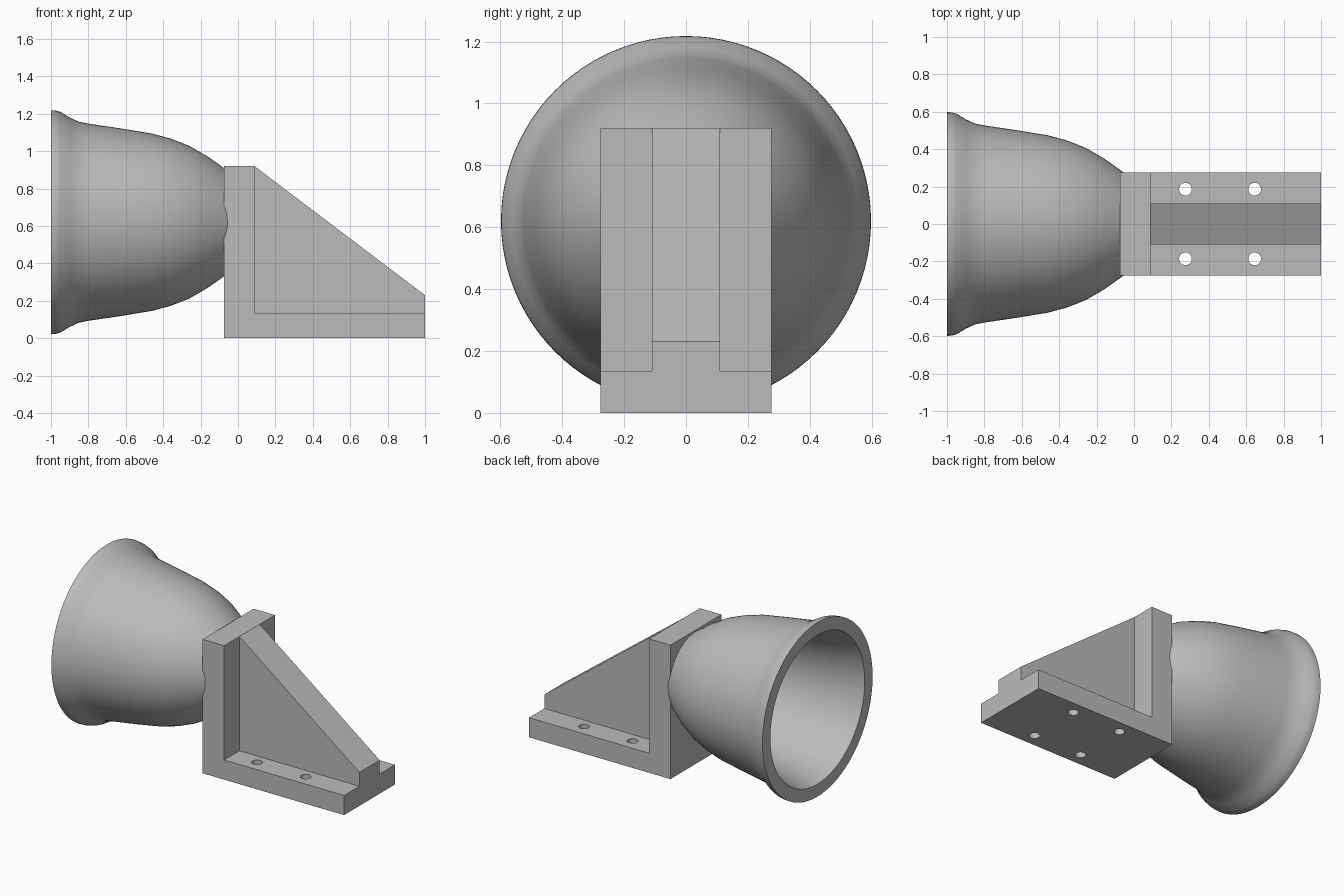
import bpy, bmesh, math

if "Cube" in bpy.data.objects:
    bpy.data.objects.remove(bpy.data.objects["Cube"])

grey = bpy.data.materials.new("light_grey")
grey.diffuse_color = (0.5, 0.5, 0.5, 1)
grey.use_nodes = True
grey.node_tree.nodes["Principled BSDF"].inputs["Base Color"].default_value = grey.diffuse_color


def finish(name, bm):
    bmesh.ops.recalc_face_normals(bm, faces=bm.faces)
    mesh = bpy.data.meshes.new(name)
    bm.to_mesh(mesh)
    bm.free()
    mesh.materials.append(grey)
    ob = bpy.data.objects.new(name, mesh)
    bpy.context.collection.objects.link(ob)
    return ob


def extrude_y(name, outline, half_width):
    """Solid from an xz outline, centred on y = 0."""
    bm = bmesh.new()
    face = bm.faces.new([bm.verts.new((x, -half_width, z)) for x, z in outline])
    new = bmesh.ops.extrude_face_region(bm, geom=[face])["geom"]
    bmesh.ops.translate(bm, vec=(0, 2 * half_width, 0),
                        verts=[v for v in new if isinstance(v, bmesh.types.BMVert)])
    return finish(name, bm)


def boolean(target, other, operation):
    mod = target.modifiers.new(operation.lower(), 'BOOLEAN')
    mod.operation, mod.solver, mod.object = operation, 'EXACT', other
    bpy.context.view_layer.objects.active = target
    bpy.ops.object.modifier_apply(modifier=mod.name)
    bpy.data.objects.remove(other)


# L-shaped bracket with a sloping rib
bracket = extrude_y("bracket", [(-0.075, 0), (1, 0), (1, 0.135), (0.088, 0.135),
                                (0.088, 0.92), (-0.075, 0.92)], 0.276)
rib = extrude_y("rib", [(0.03, 0.06), (1, 0.06), (1, 0.23), (0.088, 0.92), (0.03, 0.92)], 0.11)
boolean(bracket, rib, 'UNION')

# Four bolt holes through the base
bm = bmesh.new()
for x in (0.275, 0.645):
    for y in (-0.186, 0.186):
        hole = bmesh.ops.create_cone(bm, cap_ends=True, segments=32,
                                     radius1=0.034, radius2=0.034, depth=0.4)
        bmesh.ops.translate(bm, verts=hole["verts"], vec=(x, y, 0.06))
boolean(bracket, finish("hole_cutter", bm), 'DIFFERENCE')

# Merge leftover coplanar faces
bm = bmesh.new()
bm.from_mesh(bracket.data)
bmesh.ops.dissolve_limit(bm, angle_limit=0.01, verts=bm.verts, edges=bm.edges)
bm.to_mesh(bracket.data)
bm.free()

# Hollow flared cup, spun around its horizontal axis
outer = [(0.0, 0), (0.0, 0.235), (-0.075, 0.29), (-0.16, 0.35), (-0.26, 0.408),
         (-0.36, 0.447), (-0.46, 0.474), (-0.63, 0.502), (-0.8, 0.527), (-0.85, 0.537),
         (-0.9, 0.56), (-0.95, 0.59), (-0.975, 0.597), (-1, 0.598)]
inner = [(-1, 0.512), (-0.95, 0.498), (-0.88, 0.475), (-0.8, 0.457), (-0.63, 0.433),
         (-0.47, 0.406), (-0.38, 0.38), (-0.28, 0.341), (-0.19, 0.289), (-0.1, 0.225), (-0.1, 0)]
bm = bmesh.new()
verts = [bm.verts.new((x, 0, 0.62 + r)) for x, r in outer + inner]
edges = [bm.edges.new(pair) for pair in zip(verts, verts[1:])]
bmesh.ops.spin(bm, geom=verts + edges, cent=(0, 0, 0.62), axis=(1, 0, 0),
               angle=2 * math.pi, steps=96, use_duplicate=False)
bmesh.ops.remove_doubles(bm, verts=bm.verts, dist=0.0005)
cup = finish("cup", bm)

# Smooth curved walls, keep hard edges
for ob in (bracket, cup):
    bpy.ops.object.select_all(action='DESELECT')
    ob.select_set(True)
    bpy.context.view_layer.objects.active = ob
    bpy.ops.object.shade_smooth_by_angle(angle=math.radians(35))
